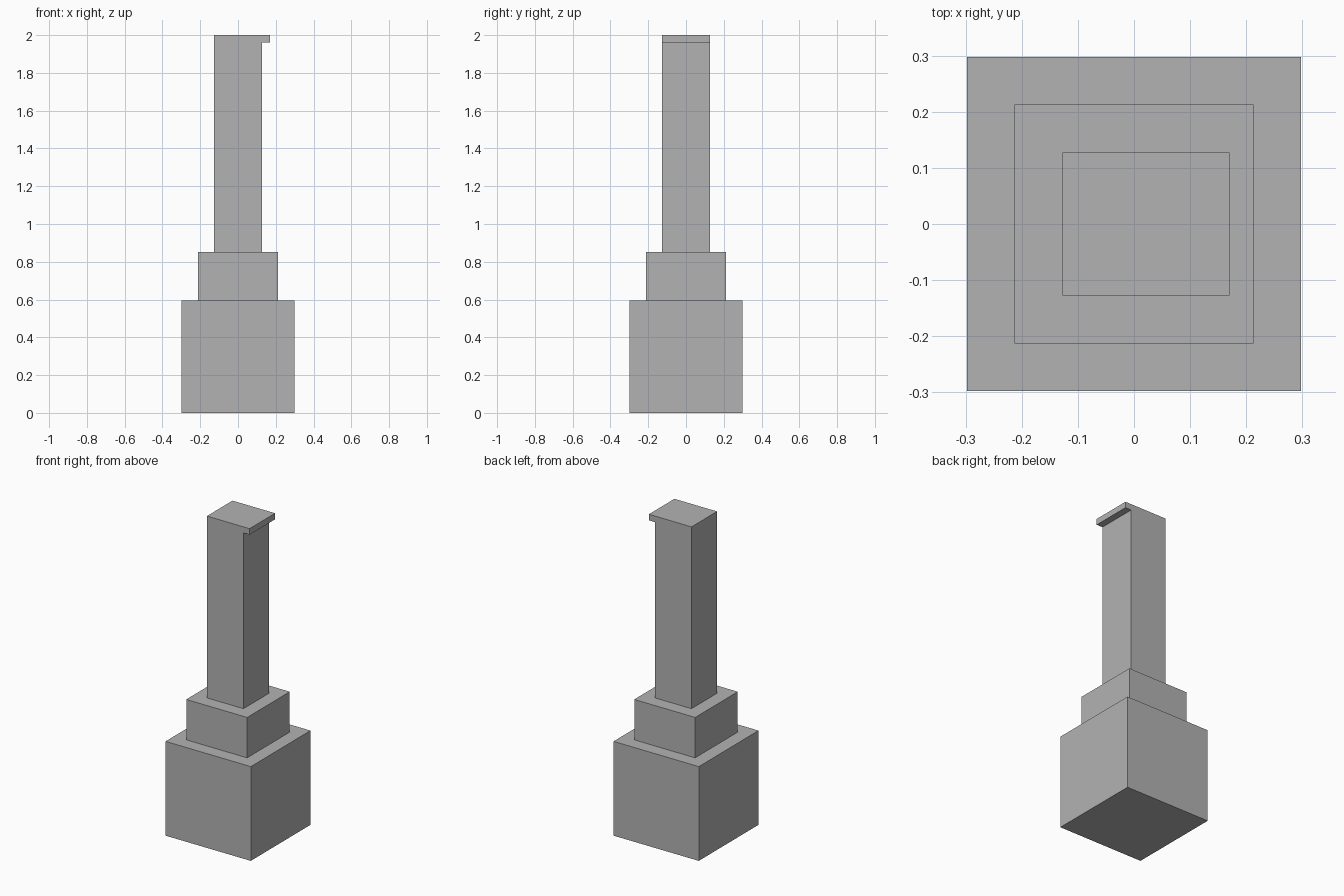
import bpy

cube = bpy.data.objects.get("Cube")
if cube:
    bpy.data.objects.remove(cube, do_unlink=True)

U = 2 / 47  # modular unit: the whole tower is 47 units tall

stone = bpy.data.materials.new("plain_grey")
stone.use_nodes = True
colour = (0.45, 0.45, 0.45, 1)
stone.diffuse_color = colour
stone.node_tree.nodes["Principled BSDF"].inputs["Base Color"].default_value = colour


def prism(name, outline, half_depth):
    """Extrude an x-z outline symmetrically along y."""
    n = len(outline)
    verts = [(x * U, y * U, z * U) for y in (-half_depth, half_depth) for x, z in outline]
    faces = [tuple(range(n)), tuple(reversed(range(n, 2 * n)))]
    faces += [(i, i + n, (i + 1) % n + n, (i + 1) % n) for i in range(n)]
    mesh = bpy.data.meshes.new(name)
    mesh.from_pydata(verts, [], faces)
    mesh.materials.append(stone)
    obj = bpy.data.objects.new(name, mesh)
    bpy.context.collection.objects.link(obj)
    return obj


def block(name, half, bottom, top):
    return prism(name, [(-half, bottom), (half, bottom), (half, top), (-half, top)], half)


# Stepped base
block("base_block", 7, 0, 14)
block("middle_block", 5, 14, 20)

# Column with a small lip overhanging on the left side at the top
prism("column_with_lip",
      [(-3, 20), (3, 20), (3, 46.1), (4, 46.1), (4, 47), (-3, 47)], 3)
